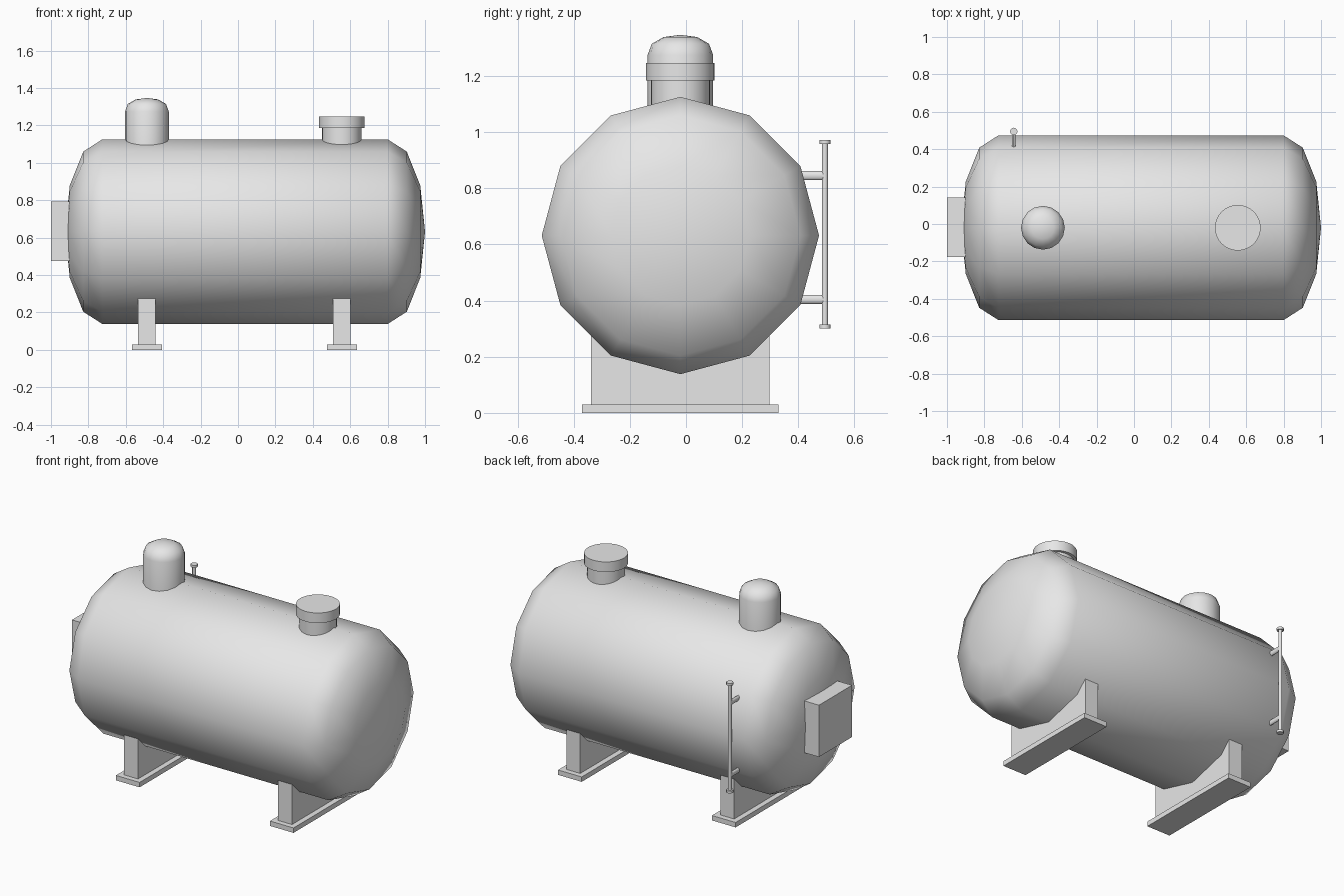
import bpy, bmesh, math
from mathutils import Matrix, Vector

if "Cube" in bpy.data.objects:
    bpy.data.objects.remove(bpy.data.objects["Cube"])

grey = bpy.data.materials.new("light grey paint")
grey.use_nodes = True
colour = (0.8, 0.8, 0.8, 1)
grey.diffuse_color = colour
grey.node_tree.nodes["Principled BSDF"].inputs["Base Color"].default_value = colour

MID_Y = -0.02


def finish(name, bm, angle=None):
    bmesh.ops.recalc_face_normals(bm, faces=bm.faces)
    mesh = bpy.data.meshes.new(name)
    bm.to_mesh(mesh)
    bm.free()
    mesh.materials.append(grey)
    obj = bpy.data.objects.new(name, mesh)
    bpy.context.collection.objects.link(obj)
    if angle:
        bpy.ops.object.select_all(action='DESELECT')
        obj.select_set(True)
        bpy.context.view_layer.objects.active = obj
        bpy.ops.object.shade_smooth_by_angle(angle=math.radians(angle))
    return obj


def box(name, low, high):
    low, high = Vector(low), Vector(high)
    bm = bmesh.new()
    bmesh.ops.create_cube(bm, size=1)
    bmesh.ops.scale(bm, vec=high - low, verts=bm.verts)
    bmesh.ops.translate(bm, vec=(low + high) / 2, verts=bm.verts)
    return finish(name, bm)


def lathe(name, profile, sides, matrix, angle=40):
    """Spin (radius, height) points about local z, then place with matrix."""
    bm = bmesh.new()
    pts = [bm.verts.new((r, 0, h)) for r, h in profile]
    edges = [bm.edges.new(pair) for pair in zip(pts, pts[1:])]
    bmesh.ops.spin(bm, geom=pts + edges, cent=(0, 0, 0), axis=(0, 0, 1),
                   angle=math.tau, steps=sides)
    bmesh.ops.remove_doubles(bm, verts=bm.verts, dist=0.0005)
    bmesh.ops.transform(bm, matrix=matrix, verts=bm.verts)
    return finish(name, bm, angle)


def at(x, y, z=0):
    return Matrix.Translation((x, y, z))


# Horizontal tank with domed ends
end = [(0, 0.9625), (0.247, 0.937), (0.428, 0.865), (0.494, 0.762)]
shell = [(r, -h) for r, h in end] + end[::-1]
lathe("tank", shell, 12, at(0.0375, MID_Y, 0.632) @ Matrix.Rotation(math.pi / 2, 4, 'Y'), 60)

# Domed vent and lidded hatch on top
lathe("vent_dome", [(0, 1.0), (0.117, 1.0), (0.117, 1.275), (0.102, 1.315),
                    (0.06, 1.339), (0, 1.347)], 16, at(-0.487, MID_Y), 50)
lathe("hatch_neck", [(0, 1.0), (0.105, 1.0), (0.105, 1.19), (0, 1.19)], 32, at(0.555, MID_Y))
lathe("hatch_lid", [(0, 1.185), (0.122, 1.185), (0.122, 1.247), (0, 1.247)], 32, at(0.555, MID_Y))

# Support saddles on base plates
for side, x in (("right", -0.487), ("left", 0.555)):
    box(side + "_saddle", (x - 0.047, -0.338, 0.02), (x + 0.047, 0.297, 0.278))
    box(side + "_base_plate", (x - 0.08, -0.37, 0), (x + 0.08, 0.33, 0.03))

# Control box on the end
box("control_box", (-1, -0.177, 0.475), (-0.88, 0.143, 0.792))

# Level gauge: rod, end caps and stubs into the tank
gx, gy = -0.643, 0.495


def rod(name, radius, z0, z1):
    lathe(name, [(0, z0), (radius, z0), (radius, z1), (0, z1)], 12, at(gx, gy))


rod("gauge_rod", 0.011, 0.302, 0.97)
rod("gauge_lower_cap", 0.02, 0.3, 0.315)
rod("gauge_upper_cap", 0.02, 0.958, 0.973)
for name, z in (("gauge_lower_stub", 0.404), ("gauge_upper_stub", 0.845)):
    lathe(name, [(0, 0), (0.016, 0), (0.016, 0.1), (0, 0.1)], 12,
          at(gx, gy, z) @ Matrix.Rotation(math.pi / 2, 4, 'X') @ Matrix.Diagonal((0.6, 1, 1, 1)))
